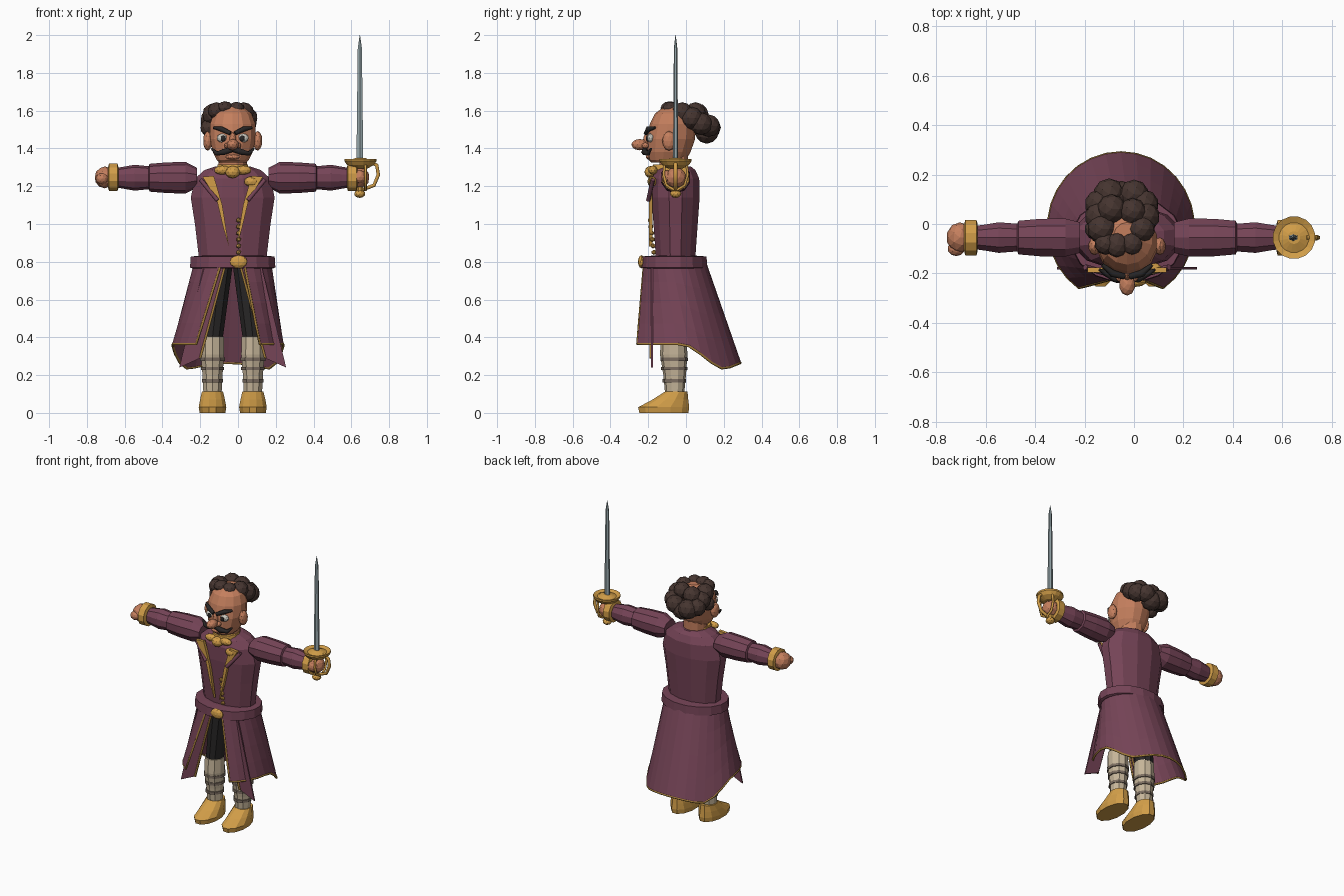
import bpy, bmesh, math
from mathutils import Vector, Matrix

if "Cube" in bpy.data.objects:
    bpy.data.objects.remove(bpy.data.objects["Cube"])

CX, CY = -0.028, -0.055  # body axis


def material(name, *rgb):
    m = bpy.data.materials.new(name)
    m.use_nodes = True
    m.diffuse_color = (*rgb, 1)
    m.node_tree.nodes["Principled BSDF"].inputs["Base Color"].default_value = (*rgb, 1)
    return m


PURPLE = material("plum cloth", .18, .058, .095)
GOLD = material("gold", .64, .34, .065)
TRIM = material("dark gold trim", .36, .2, .04)
SKIN = material("skin", .55, .21, .11)
HAIR = material("brown hair", .06, .035, .029)
BLACK = material("black", .022, .02, .02)
CREAM = material("cream stocking", .56, .46, .32)
BAND = material("stocking band", .2, .155, .12)
STEEL = material("steel", .3, .38, .4)
WHITE = material("eye white", .6, .58, .52)


def finish(name, bm, mat):
    bmesh.ops.recalc_face_normals(bm, faces=bm.faces)
    me = bpy.data.meshes.new(name)
    bm.to_mesh(me)
    bm.free()
    me.materials.append(mat)
    ob = bpy.data.objects.new(name, me)
    bpy.context.collection.objects.link(ob)
    return ob


def loft(name, rings, mat, n=12, place=lambda a, b, t: (a, b, t)):
    """Rings are (t, centre a, centre b, radius a, radius b), capped at both ends."""
    bm, loops = bmesh.new(), []
    grow = 1 / math.cos(math.pi / n)
    for t, ca, cb, ra, rb in rings:
        angles = [(i + .5) * math.tau / n for i in range(n)]
        loops.append([bm.verts.new(place(ca + grow * ra * math.cos(g), cb + grow * rb * math.sin(g), t))
                      for g in angles])
    for lo, hi in zip(loops, loops[1:]):
        for i in range(n):
            j = (i + 1) % n
            bm.faces.new((lo[i], lo[j], hi[j], hi[i]))
    bm.faces.new(loops[0])
    bm.faces.new(loops[-1])
    return finish(name, bm, mat)


def blobs(name, items, mat, detail=2):
    """Items are (x, y, z, radius x, radius y, radius z)."""
    bm = bmesh.new()
    for x, y, z, *r in items:
        m = Matrix.Translation((x, y, z)) @ Matrix.Diagonal((*r, 1))
        bmesh.ops.create_icosphere(bm, subdivisions=detail, radius=1, matrix=m)
    return finish(name, bm, mat)


def tube(name, pts, radius, mat, widths=None, closed=False):
    cu = bpy.data.curves.new(name, 'CURVE')
    cu.dimensions = '3D'
    cu.bevel_depth, cu.bevel_resolution, cu.use_fill_caps = radius, 1, True
    sp = cu.splines.new('POLY')
    sp.points.add(len(pts) - 1)
    sp.use_cyclic_u = closed
    for i, p in enumerate(pts):
        sp.points[i].co = (*p, 1)
        sp.points[i].radius = widths[i] if widths else 1
    cu.materials.append(mat)
    ob = bpy.data.objects.new(name, cu)
    bpy.context.collection.objects.link(ob)
    return ob


def plate(name, pts, s, y, thick, mat):
    """Flat outline of (offset from body axis, z), mirrored by s."""
    bm = bmesh.new()
    f = bm.faces.new([bm.verts.new((CX + s * u, y, z)) for u, z in pts])
    ext = bmesh.ops.extrude_face_region(bm, geom=[f])
    vs = [v for v in ext["geom"] if isinstance(v, bmesh.types.BMVert)]
    bmesh.ops.translate(bm, verts=vs, vec=(0, thick, 0))
    return finish(name, bm, mat)


# Coat body and belt
loft("coat_body", [(z, CX, CY, rx, ry) for z, rx, ry in (
    (.78, .175, .103), (.83, .18, .105), (1.0, .2, .117), (1.14, .222, .127),
    (1.24, .2, .125), (1.285, .15, .105), (1.305, .09, .08))], PURPLE)
loft("belt", [(z, CX, -.063, rx, ry) for z, rx, ry in (
    (.765, .215, .165), (.77, .226, .175), (.828, .222, .172), (.832, .17, .12))], PURPLE, 16)
blobs("buckle", [(.003, -.235, .8, .047, .02, .035)], GOLD)

# Open skirt of the coat, flaring to a dipping hem
COLS, ROWS = 24, 4


def skirt_point(i, k):
    t, v = i / COLS, k / ROWS
    a, b = math.radians(-73 + 326 * t), math.radians(-55 + 290 * t)
    top = Vector((CX + .2 * math.cos(a), -.063 + .165 * math.sin(a), .8))
    y = .3 * math.sin(b) - .012
    drop = min(1, max(0, (y + .03) / .25))
    z = .365 - .135 * drop * drop * (3 - 2 * drop) + max(0, y - .2) * .4
    hem = Vector((-.053 + .293 * math.cos(b), y, z))
    return top.lerp(hem, v)


bm = bmesh.new()
grid = [[bm.verts.new(skirt_point(i, k)) for k in range(ROWS + 1)] for i in range(COLS + 1)]
for i in range(COLS):
    for k in range(ROWS):
        bm.faces.new((grid[i][k], grid[i + 1][k], grid[i + 1][k + 1], grid[i][k + 1]))
skirt = finish("coat_skirt", bm, PURPLE)
mod = skirt.modifiers.new("thickness", 'SOLIDIFY')
mod.thickness, mod.offset = .008, 0
tube("skirt_trim", [skirt_point(0, k) for k in range(ROWS)]
     + [skirt_point(i, ROWS) for i in range(COLS + 1)]
     + [skirt_point(COLS, k) for k in range(ROWS - 1, -1, -1)], .007, TRIM)

for s, side in ((-1, "right"), (1, "left")):
    # Hanging front panels with trimmed inner edges
    plate(side + "_panel", [(.04, .79), (.15, .79), (.283, .24), (.172, .29)], s, -.185, .01, PURPLE)
    tube(side + "_panel_trim", [(CX + s * .04, -.187, .78), (CX + s * .172, -.187, .29)], .007, TRIM)

    # Lapels
    plate(side + "_gold_facing", [(.16, 1.25), (.1, 1.255), (.055, 1.1), (.02, .88), (.05, .98),
                                  (.085, 1.13)], s, -.197, .02, GOLD)
    tube(side + "_lapel_edge", [(CX + s * .17, -.175, 1.235), (CX + s * .08, -.2, 1.125)],
         .012, PURPLE)

    # Legs
    lx = CX + s * .107
    loft(side + "_trouser", [(.4, lx, -.06, .055, .06), (.6, CX + s * .085, -.06, .06, .068),
                             (.8, CX + s * .058, -.06, .06, .075)], BLACK, 10)
    loft(side + "_stocking", [(.1, lx, -.06, .048, .048), (.2, lx, -.06, .053, .057),
                              (.31, lx, -.065, .062, .069), (.405, lx, -.065, .06, .064)], CREAM, 10)
    for z, r in ((.17, .052), (.235, .058), (.285, .062)):
        loft(side + "_stocking_band", [(z - .009, lx, -.062, r + .004, r + .008),
                                       (z + .009, lx, -.062, r + .004, r + .008)], BAND, 10)
    loft(side + "_shoe", [(0, lx, -.117, .068, .13), (.03, lx, -.118, .073, .135),
                          (.07, lx, -.083, .066, .095), (.112, lx, -.052, .056, .06)], GOLD, 12)

    # Arms, held straight out
    out = lambda a, b, t, s=s: (CX + s * t, a, b)
    loft(side + "_sleeve", [(t, CY, 1.245, ry, rz) for t, ry, rz in (
        (.19, .062, .05), (.25, .077, .08), (.35, .076, .077), (.44, .068, .07), (.445, .056, .058),
        (.52, .062, .065), (.58, .052, .055), (.61, .048, .05))], PURPLE, 10, out)
    loft(side + "_cuff", [(t, CY, 1.247, r, r) for t, r in (
        (.605, .055), (.61, .072), (.655, .072), (.66, .055))], GOLD, 12, out)

    # Ears, eyes, brows and moustache
    blobs(side + "_ear", [(CX + s * .132, -.09, 1.44, .025, .036, .052)], SKIN)
    blobs(side + "_eye", [(CX + s * .055, -.187, 1.455, .03, .02, .024)], WHITE)
    blobs(side + "_pupil", [(CX + s * .05, -.205, 1.453, .014, .008, .017)], BLACK)
    tube(side + "_brow", [(CX + s * .012, -.213, 1.48), (CX + s * .06, -.2, 1.503),
                          (CX + s * .1, -.165, 1.51)], .015, BLACK, [.8, 1, .5])
    tube(side + "_moustache", [(CX, -.215, 1.395), (CX + s * .045, -.22, 1.382),
                               (CX + s * .085, -.2, 1.373), (CX + s * .112, -.185, 1.4)],
         .018, BLACK, [.8, 1, .7, .3])

# Neckcloth and buttons
blobs("neckcloth", [(CX, -.185, 1.275, .04, .035, .033), (CX - .055, -.175, 1.285, .045, .025, .024),
                    (CX + .055, -.175, 1.285, .045, .025, .024), (CX + .1, -.18, 1.225, .04, .025, .028)], GOLD)
loft("collar_band", [(1.285, CX, -.085, .085, .095), (1.315, CX, -.085, .08, .09)], GOLD, 12)
blobs("buttons", [(.003, -.19 + .02 * (k / 5), 1.02 - .034 * k, .014, .014, .014) for k in range(6)], GOLD, 1)

# Head
loft("neck", [(1.28, CX, -.065, .075, .075), (1.37, CX, -.065, .075, .075)], SKIN, 12)
loft("head", [(z, CX, cy, rx, ry) for z, cy, rx, ry in (
    (1.325, -.1, .07, .08), (1.34, -.1, .085, .097), (1.38, -.092, .105, .113), (1.45, -.08, .122, .125),
    (1.53, -.07, .12, .118), (1.585, -.062, .1, .1), (1.62, -.055, .055, .06))], SKIN, 14)
blobs("nose", [(CX, -.245, 1.42, .033, .045, .03), (CX, -.205, 1.445, .018, .022, .04),
               (CX - .028, -.215, 1.415, .018, .02, .016), (CX + .028, -.215, 1.415, .018, .02, .016)], SKIN)
blobs("lower_lip", [(CX, -.195, 1.355, .04, .018, .014)], SKIN)

# Hair in rolled clumps, with a forelock
clumps = [(-.13, -.02, 1.58, .06), (-.14, .03, 1.55, .06), (-.14, .08, 1.52, .06), (-.1, .12, 1.51, .065),
          (-.09, .06, 1.58, .06), (-.155, -.02, 1.51, .045),
          (.03, -.02, 1.59, .055), (.045, .03, 1.56, .06), (.04, .08, 1.53, .06), (.0, .12, 1.52, .06),
          (-.005, .05, 1.59, .055), (-.05, .11, 1.49, .065)]
blobs("hair", [(x, y, z, r, r, r) for x, y, z, r in clumps], HAIR)
blobs("forelock", [(-.115, -.08, 1.6, .045, .045, .045), (-.07, -.085, 1.615, .045, .05, .035),
                   (-.01, -.08, 1.61, .045, .045, .037)], HAIR)

# Hands
blobs("right_hand", [(-.705, CY, 1.247, .055, .062, .058), (-.72, -.1, 1.24, .035, .03, .03)], SKIN)
SX = .645
blobs("left_hand", [(SX, CY, 1.245, .052, .058, .055), (SX, -.1, 1.25, .035, .03, .035)], SKIN)

# Sword
loft("blade", [(1.33, SX, CY, .018, .012), (1.93, SX, CY, .011, .008), (2.0, SX, CY, .001, .001)], STEEL, 6)
loft("guard", [(z, SX + .003, CY, r, r) for z, r in (
    (1.295, .04), (1.312, .07), (1.333, .085), (1.345, .085), (1.335, .06), (1.35, .025))], GOLD, 16)
loft("grip", [(1.17, SX, CY, .018, .018), (1.3, SX, CY, .018, .018)], GOLD, 8)
blobs("pommel", [(SX, CY, 1.16, .03, .03, .022)], GOLD)
bow = [(.05, 1.335), (.09, 1.31), (.098, 1.26), (.075, 1.205), (.01, 1.18)]
tube("knuckle_bow", [(SX + u, CY, z) for u, z in bow], .011, GOLD)
for s in (-1, 1):
    tube("side_bar", [(SX + .03, CY + s * u * .65, z) for u, z in bow], .008, GOLD)
